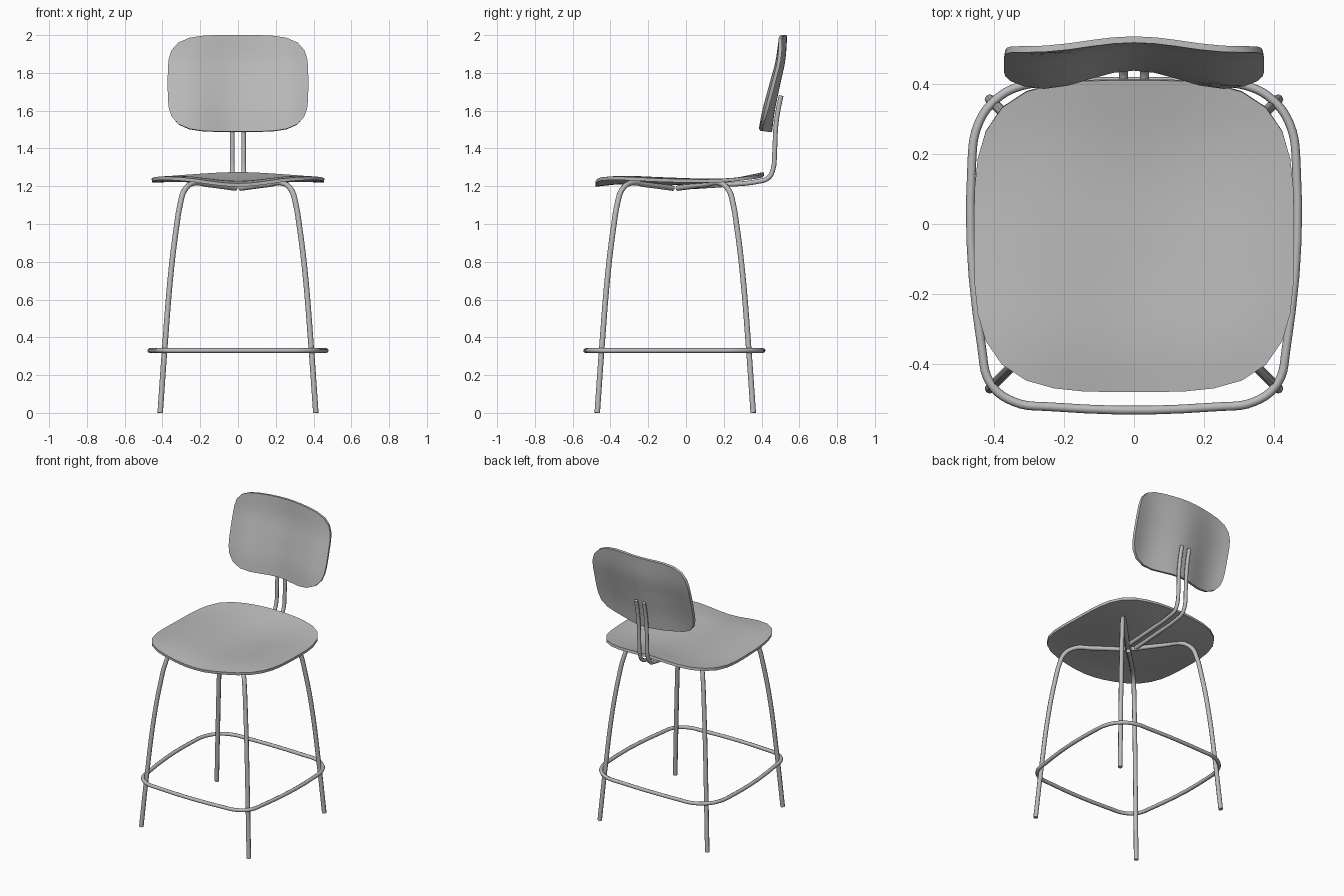
import bpy
import math
from mathutils import Vector

if "Cube" in bpy.data.objects:
    bpy.data.objects.remove(bpy.data.objects["Cube"], do_unlink=True)


def make_material(name, value):
    mat = bpy.data.materials.new(name)
    mat.use_nodes = True
    colour = (value, value, value, 1)
    mat.diffuse_color = colour
    mat.node_tree.nodes["Principled BSDF"].inputs["Base Color"].default_value = colour
    return mat


GREY = make_material("neutral grey", 0.5)


def activate(obj):
    bpy.ops.object.select_all(action="DESELECT")
    obj.select_set(True)
    bpy.context.view_layer.objects.active = obj


def tube(name, points, radius, closed=False):
    """Round bar swept along a smooth path."""
    curve = bpy.data.curves.new(name, "CURVE")
    curve.dimensions = "3D"
    curve.bevel_depth = radius
    curve.bevel_resolution = 2
    curve.resolution_u = 5
    curve.use_fill_caps = True
    spline = curve.splines.new("BEZIER")
    spline.bezier_points.add(len(points) - 1)
    for knot, co in zip(spline.bezier_points, points):
        knot.co = co
        knot.handle_left_type = knot.handle_right_type = "AUTO"
    spline.use_cyclic_u = closed
    curve.materials.append(GREY)
    obj = bpy.data.objects.new(name, curve)
    bpy.context.collection.objects.link(obj)
    activate(obj)
    bpy.ops.object.convert(target="MESH")
    bpy.ops.object.shade_smooth_by_angle(angle=math.radians(50))


def sample(table, t):
    """Smooth interpolation through (position, value) pairs."""
    pts = [table[0]] + table + [table[-1]]
    t = min(max(t, table[0][0]), table[-1][0])
    for a, b, c, d in zip(pts, pts[1:], pts[2:], pts[3:]):
        if t <= c[0]:
            h = c[0] - b[0]
            s = (t - b[0]) / h
            m0 = (c[1] - a[1]) / (c[0] - a[0]) * h
            m1 = (d[1] - b[1]) / (d[0] - b[0]) * h
            return ((1 + 2 * s) * (1 - s) ** 2 * b[1] + s * (1 - s) ** 2 * m0
                    + s * s * (3 - 2 * s) * c[1] + s * s * (s - 1) * m1)


def shell(name, half_u, half_v, centre_v, power, surface, thickness):
    """Rounded-square sheet bent by a surface function, then thickened."""
    segments, rings = 40, 9
    verts = [surface(0, centre_v)]
    for r in range(1, rings + 1):
        for s in range(segments):
            a = math.tau * s / segments
            c, d = math.cos(a), math.sin(a)
            k = r / rings / (abs(c) ** power + abs(d) ** power) ** (1 / power)
            verts.append(surface(half_u * k * c, centre_v + half_v * k * d))
    faces = []
    for s in range(segments):
        n = (s + 1) % segments
        faces.append((0, 1 + s, 1 + n))
        for r in range(rings - 1):
            i, j = 1 + r * segments, 1 + (r + 1) * segments
            faces.append((i + s, j + s, j + n, i + n))
    mesh = bpy.data.meshes.new(name)
    mesh.from_pydata(verts, [], faces)
    mesh.materials.append(GREY)
    obj = bpy.data.objects.new(name, mesh)
    bpy.context.collection.objects.link(obj)
    activate(obj)
    mod = obj.modifiers.new("thickness", "SOLIDIFY")
    mod.thickness = thickness
    mod.offset = -1
    bpy.ops.object.modifier_apply(modifier=mod.name)
    bpy.ops.object.shade_smooth_by_angle(angle=math.radians(40))


def wave(x, period):
    return (1 - math.cos(math.pi * x / period)) / 2


# Saddle-shaped seat
SEAT_LINE = [(-0.48, 1.215), (-0.35, 1.228), (-0.1, 1.225),
             (0.1, 1.228), (0.25, 1.243), (0.41, 1.275)]
SEAT_SIDES = [(-0.48, 0.03), (0, 0.018), (0.41, -0.012)]


def seat_surface(x, y):
    return (x, y, sample(SEAT_LINE, y) + sample(SEAT_SIDES, y) * wave(x, 0.33))


shell("seat", 0.457, 0.445, -0.035, 3.6, seat_surface, 0.018)

# Backrest, hollow either side of the centre line
BACK_LINE = [(1.49, 0.438), (1.6, 0.452), (1.75, 0.483), (1.87, 0.508), (2.0, 0.518)]


def back_surface(x, z):
    depth = 0.055 - 0.03 * (z - 1.49) / 0.51
    return (x, sample(BACK_LINE, z) - depth * wave(x, 0.27), z)


shell("backrest", 0.372, 0.255, 1.745, 4.2, back_surface, 0.018)

# Four bent legs meeting under the seat
LEG_PATH = [(1.0, 0), (0.94, 0.35), (0.86, 0.75), (0.785, 1.0), (0.745, 1.1),
            (0.685, 1.18), (0.57, 1.217), (0.4, 1.21), (0.03, 1.19)]
for side, sx in (("left", 1), ("right", -1)):
    for end, sy in (("front", -1), ("back", 1)):
        tube(f"{end}_{side}_leg",
             [Vector((sx * 0.412 * t, -0.057 + sy * 0.413 * t, z)) for t, z in LEG_PATH],
             0.0145)

# Twin bars from under the seat up to the backrest
BAR_PATH = [(-0.035, 1.193), (0.2, 1.208), (0.38, 1.225), (0.435, 1.243),
            (0.461, 1.29), (0.469, 1.38), (0.476, 1.52), (0.487, 1.6), (0.504, 1.68)]
for side, x in (("left", 0.03), ("right", -0.03)):
    tube(f"{side}_backrest_bar", [(x, y, z) for y, z in BAR_PATH], 0.0125)

# Foot ring around the legs
HALF_RING = [(0.24, -0.522), (0.345, -0.507), (0.41, -0.455), (0.434, -0.36),
             (0.463, 0.18), (0.445, 0.285), (0.395, 0.355), (0.32, 0.395), (0.22, 0.403)]
ring = HALF_RING + [(-x, y) for x, y in reversed(HALF_RING)]
tube("foot_ring", [(x, y, 0.33) for x, y in ring], 0.0125, closed=True)
